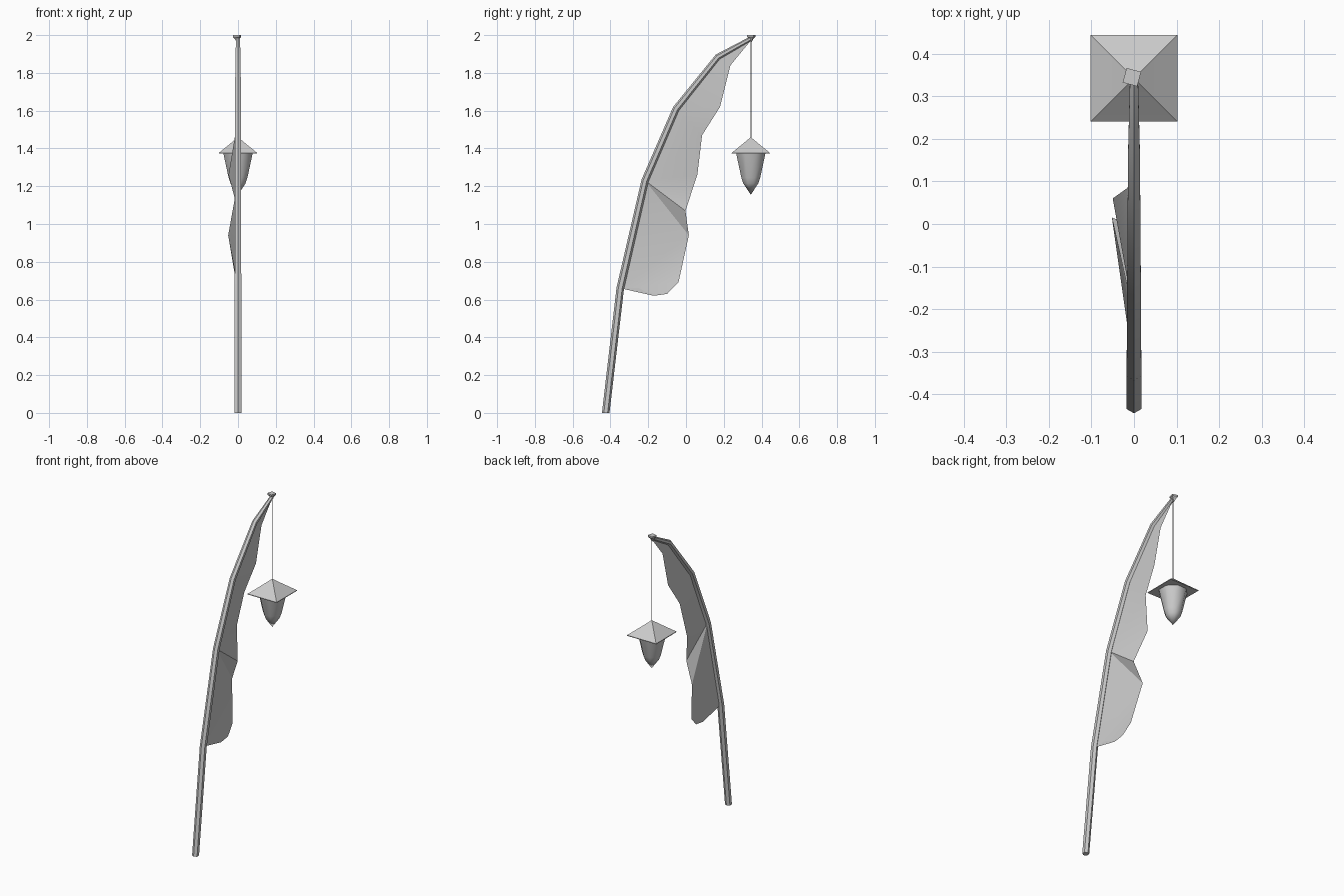
import bpy
import bmesh
import math
from mathutils import Vector

cube = bpy.data.objects.get("Cube")
if cube:
    bpy.data.objects.remove(cube)

grey = bpy.data.materials.new("plain grey")
grey.use_nodes = True
COLOUR = (0.6, 0.6, 0.6, 1)
grey.diffuse_color = COLOUR
grey.node_tree.nodes["Principled BSDF"].inputs["Base Color"].default_value = COLOUR


def make_object(name, bm, smooth=None, recalc=True):
    if recalc:
        bmesh.ops.recalc_face_normals(bm, faces=bm.faces)
    mesh = bpy.data.meshes.new(name)
    bm.to_mesh(mesh)
    bm.free()
    mesh.materials.append(grey)
    obj = bpy.data.objects.new(name, mesh)
    bpy.context.collection.objects.link(obj)
    if smooth:
        bpy.ops.object.select_all(action="DESELECT")
        obj.select_set(True)
        bpy.context.view_layer.objects.active = obj
        bpy.ops.object.shade_smooth_by_angle(angle=math.radians(smooth))
    return obj


def skin_rings(bm, rings):
    """Join rings of points into a capped tube."""
    loops = [[bm.verts.new(p) for p in ring] for ring in rings]
    n = len(loops[0])
    for a, b in zip(loops, loops[1:]):
        for i in range(n):
            j = (i + 1) % n
            bm.faces.new((a[i], a[j], b[j], b[i]))
    bm.faces.new(loops[0][::-1])
    bm.faces.new(loops[-1])


def turned(name, profile, sides, centre, turn=0, smooth=None):
    """Stack regular rings of (radius, height) about a vertical axis."""
    bm = bmesh.new()
    rings = []
    for r, z in profile:
        angles = [math.radians(turn) + math.tau * i / sides for i in range(sides)]
        rings.append([(centre[0] + r * math.cos(a), centre[1] + r * math.sin(a), z)
                      for a in angles])
    skin_rings(bm, rings)
    bmesh.ops.remove_doubles(bm, verts=bm.verts, dist=0.0002)
    return make_object(name, bm, smooth)


# Curved pole: six sides, tapering to the tip
path = [(-0.425, 0), (-0.348, 0.66), (-0.217, 1.23), (-0.053, 1.61),
        (0.168, 1.885), (0.34, 1.98)]
radii = [0.02, 0.02, 0.019, 0.018, 0.016, 0.011]
points = [Vector((0, y, z)) for y, z in path]
side = Vector((1, 0, 0))
rings = []
for i, p in enumerate(points):
    before = (p - points[i - 1]).normalized() if i else Vector((0, 0, 1))
    after = (points[i + 1] - p).normalized() if 0 < i < len(points) - 1 else before
    out = side.cross((before + after).normalized())
    rings.append([p + radii[i] * (out * math.cos(math.tau * k / 6)
                                  + side * math.sin(math.tau * k / 6)) for k in range(6)])
bm = bmesh.new()
skin_rings(bm, rings)
make_object("pole", bm, smooth=30)

# Ragged banner: free edge as (x, y, z, index of the pole joint it hangs from)
free_edge = [(0, -0.25, 0.66, 0), (0, -0.17, 0.62, 0), (0, -0.1, 0.63, 0),
             (-0.01, -0.04, 0.69, 0), (-0.052, 0.015, 0.94, 1), (0, -0.003, 1.07, 1),
             (-0.05, 0.06, 1.26, 1), (-0.015, 0.085, 1.47, 2), (0, 0.18, 1.62, 2),
             (0, 0.235, 1.84, 3), (0, 0.338, 1.965, 4)]
bm = bmesh.new()
joints = [bm.verts.new((0, y, z)) for y, z in path[1:]]
edge = [bm.verts.new(e[:3]) for e in free_edge]
for i in range(len(edge) - 1):
    low, high = free_edge[i][3], free_edge[i + 1][3]
    bm.faces.new((joints[low], edge[i], edge[i + 1]))
    if high > low:
        bm.faces.new((joints[low], edge[i + 1], joints[high]))
make_object("banner", bm, smooth=30, recalc=False)

# Finial at the tip of the pole
turned("finial", [(0.004, 1.963), (0.012, 1.978), (0.025, 1.99), (0.025, 2.0)],
       4, (-0.005, 0.345), turn=30)

# Hanging lantern
hang = (0, 0.343)
turned("cord", [(0.003, 1.44), (0.003, 1.98)], 6, hang, smooth=40)
turned("lantern_roof", [(0.144, 1.372), (0.144, 1.376), (0.09, 1.407), (0.045, 1.433), (0, 1.46)],
       4, hang, turn=45, smooth=35)
turned("lantern_body", [(0, 1.155), (0.043, 1.215), (0.054, 1.245), (0.084, 1.375)],
       8, hang, turn=22.5, smooth=50)
